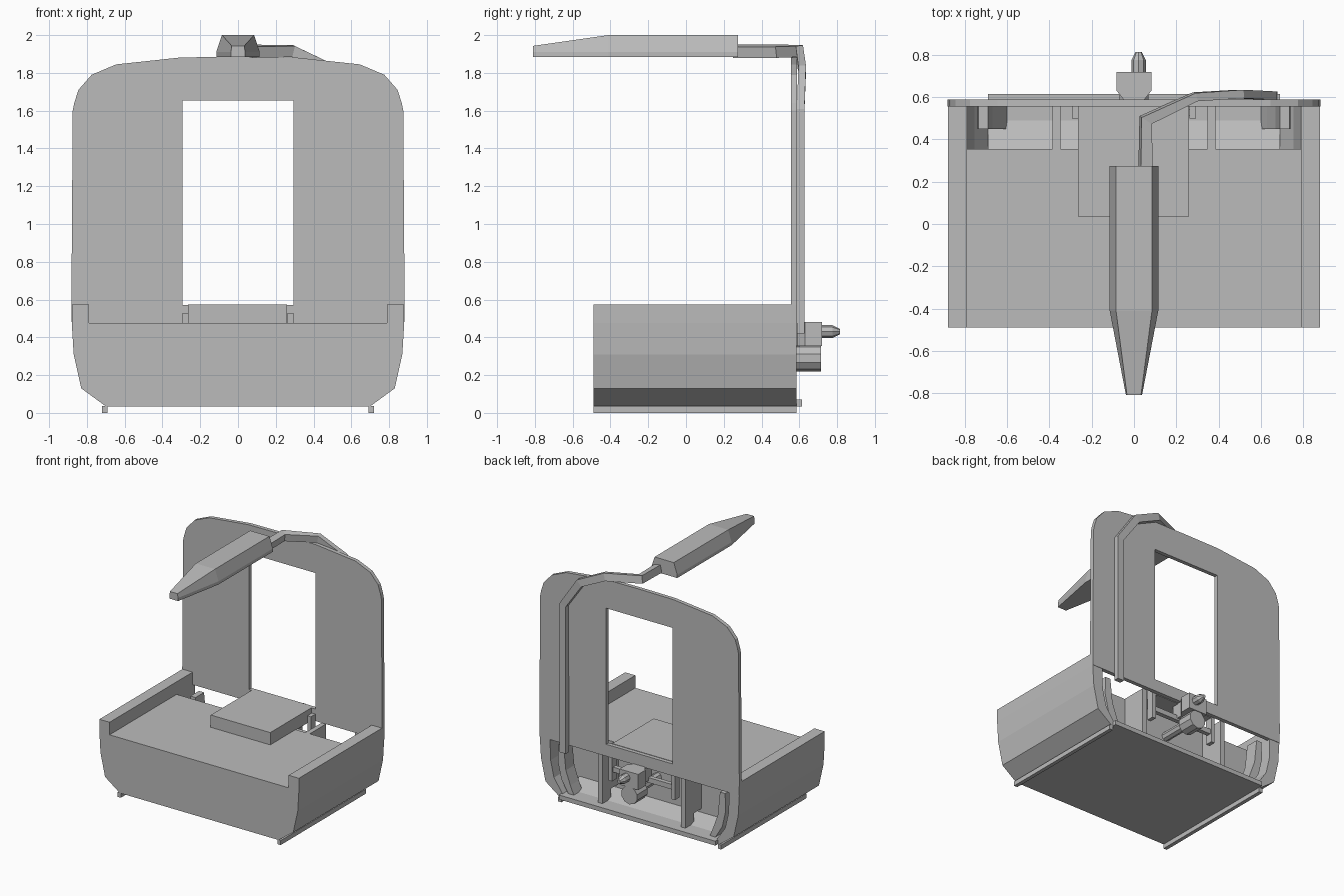
import bpy, bmesh
from mathutils import Vector

if "Cube" in bpy.data.objects:
    bpy.data.objects.remove(bpy.data.objects["Cube"])

grey = bpy.data.materials.new("plain_grey")
grey.diffuse_color = (0.5, 0.5, 0.5, 1)
grey.use_nodes = True
grey.node_tree.nodes["Principled BSDF"].inputs["Base Color"].default_value = grey.diffuse_color


def finish(name, bm, mirror=False):
    bmesh.ops.recalc_face_normals(bm, faces=bm.faces)
    me = bpy.data.meshes.new(name)
    bm.to_mesh(me)
    bm.free()
    me.materials.append(grey)
    ob = bpy.data.objects.new(name, me)
    bpy.context.collection.objects.link(ob)
    if mirror:
        ob.modifiers.new("mirror", 'MIRROR').use_mirror_merge = True
    return ob


def loft(name, rings, mirror=False):
    """Closed skin through equal rings; mirrored halves stay open on x = 0."""
    bm = bmesh.new()
    vs = [[bm.verts.new(p) for p in r] for r in rings]
    n = len(vs[0])
    for a, b in zip(vs, vs[1:]):
        for i in range(n):
            j = (i + 1) % n
            if mirror and abs(a[i].co.x) + abs(a[j].co.x) < 1e-6:
                continue
            bm.faces.new((a[i], a[j], b[j], b[i]))
    bm.faces.new(vs[0])
    bm.faces.new(vs[-1])
    return finish(name, bm, mirror)


def prism(name, pts, y0, y1, mirror=False):
    return loft(name, [[(x, y, z) for x, z in pts] for y in (y0, y1)], mirror)


def box(name, x0, x1, y0, y1, z0, z1, mirror=False):
    return prism(name, [(x0, z0), (x1, z0), (x1, z1), (x0, z1)], y0, y1, mirror)


def cyl(name, x, z, rings, n=10):
    """Cylinder along y from (y, radius) pairs."""
    bm = bmesh.new()
    bmesh.ops.create_circle(bm, segments=n, radius=1)
    unit = [v.co.copy() for v in bm.verts]
    bm.free()
    return loft(name, [[(x + r * c.x, y, z + r * c.y) for c in unit] for y, r in rings])


def sweep(name, path, sizes):
    """Rectangular bar along a bent path."""
    P = [Vector(p) for p in path]
    tan = [(b - a).normalized() for a, b in zip(P, P[1:])]
    a, prev, rings = Vector((0, 1, 0)), tan[0], []
    for i, p in enumerate(P):
        t = (tan[max(i - 1, 0)] + tan[min(i, len(tan) - 1)]).normalized()
        a = prev.rotation_difference(t) @ a
        b, prev = t.cross(a), t
        h, w = sizes[i]
        rings.append([p + a * h * s + b * w * q
                      for s, q in ((1, 1), (1, -1), (-1, -1), (-1, 1))])
    return loft(name, rings)


# Hull: solid front part, open U shell at the back
outer = [(0, 0.035), (0.70, 0.035), (0.83, 0.13), (0.87, 0.31), (0.88, 0.475)]
prism("hull_front", outer + [(0, 0.475)], -0.49, 0.355, True)
inner = [(0.79, 0.475), (0.785, 0.31), (0.755, 0.18), (0.68, 0.07), (0, 0.07)]
prism("hull_rear_shell", outer + inner, 0.355, 0.585, True)
box("side_rim", 0.79, 0.88, -0.49, 0.56, 0.475, 0.575, True)
box("floor_runner", 0.69, 0.72, -0.49, 0.585, 0, 0.036, True)
box("rear_lip", 0, 0.69, 0.58, 0.615, 0.035, 0.07, True)

# Sloping ramp inside the rear bay
loft("bay_ramp", [[(x, 0.355, 0.07), (x, 0.355, 0.12), (x, 0.49, 0.07)]
                  for x in (-0.69, 0.69)])

# Back panel with window
prism("back_panel", [(0, 0.475), (0.88, 0.475), (0.882, 0.57), (0.875, 1.60),
                     (0.867, 1.64), (0.845, 1.71), (0.775, 1.79), (0.645, 1.845),
                     (0.30, 1.882), (0, 1.885), (0, 1.655), (0.293, 1.655),
                     (0.293, 0.57), (0, 0.57)], 0.557, 0.588, True)

# Raised plate on the deck
box("deck_plate", -0.265, 0.26, 0.035, 0.557, 0.47, 0.573)

# Bay ribs, hanging posts and curved brackets
box("bay_rib", 0.347, 0.385, 0.355, 0.557, 0.15, 0.475, True)
box("rib_foot", 0.347, 0.385, 0.45, 0.557, 0.07, 0.15, True)
box("hanging_post", 0.262, 0.293, 0.50, 0.557, 0.27, 0.53, True)
prism("bay_bracket", [(0.69, 0.44), (0.735, 0.44), (0.74, 0.30), (0.71, 0.17),
                      (0.65, 0.07), (0.60, 0.07), (0.63, 0.14), (0.67, 0.25)],
      0.45, 0.557, True)

# Rear coupling
box("cross_bar", -0.28, 0.28, 0.51, 0.545, 0.34, 0.38)
cyl("coupling_shaft", 0, 0.30, [(0.355, 0.035), (0.60, 0.035)], 8)
cyl("coupling_disc", 0, 0.29, [(0.585, 0.072), (0.715, 0.072)])
loft("coupling_block", [[(-w, y, 0.355), (w, y, 0.355), (w, y, 0.48), (-w, y, 0.48)]
                        for y, w in ((0.50, 0.05), (0.59, 0.05), (0.63, 0.082), (0.72, 0.082))])
cyl("coupling_tip", 0.022, 0.43, [(0.71, 0.034), (0.775, 0.034), (0.815, 0.014)], 8)

# Bent arm rising behind the panel and reaching over the top
sweep("lamp_arm", [(0.65, 0.607, 0.42), (0.65, 0.607, 1.60), (0.50, 0.615, 1.815),
                   (0.29, 0.602, 1.915), (0.055, 0.492, 1.915), (0.055, 0.25, 1.915)],
      [(0.02, 0.028)] * 2 + [(0.02, 0.03)] * 2 + [(0.029, 0.03)] * 2)

# Tapered lamp head
def head(y, w, t, top):
    return [(-w, y, 1.885), (w, y, 1.885), (w, y, 1.91), (t, y, top),
            (-t, y, top), (-w, y, 1.91)]

loft("lamp_head", [head(0.275, 0.115, 0.085, 2.0), head(-0.41, 0.115, 0.085, 2.0),
                   head(-0.81, 0.038, 0.033, 1.943)])
